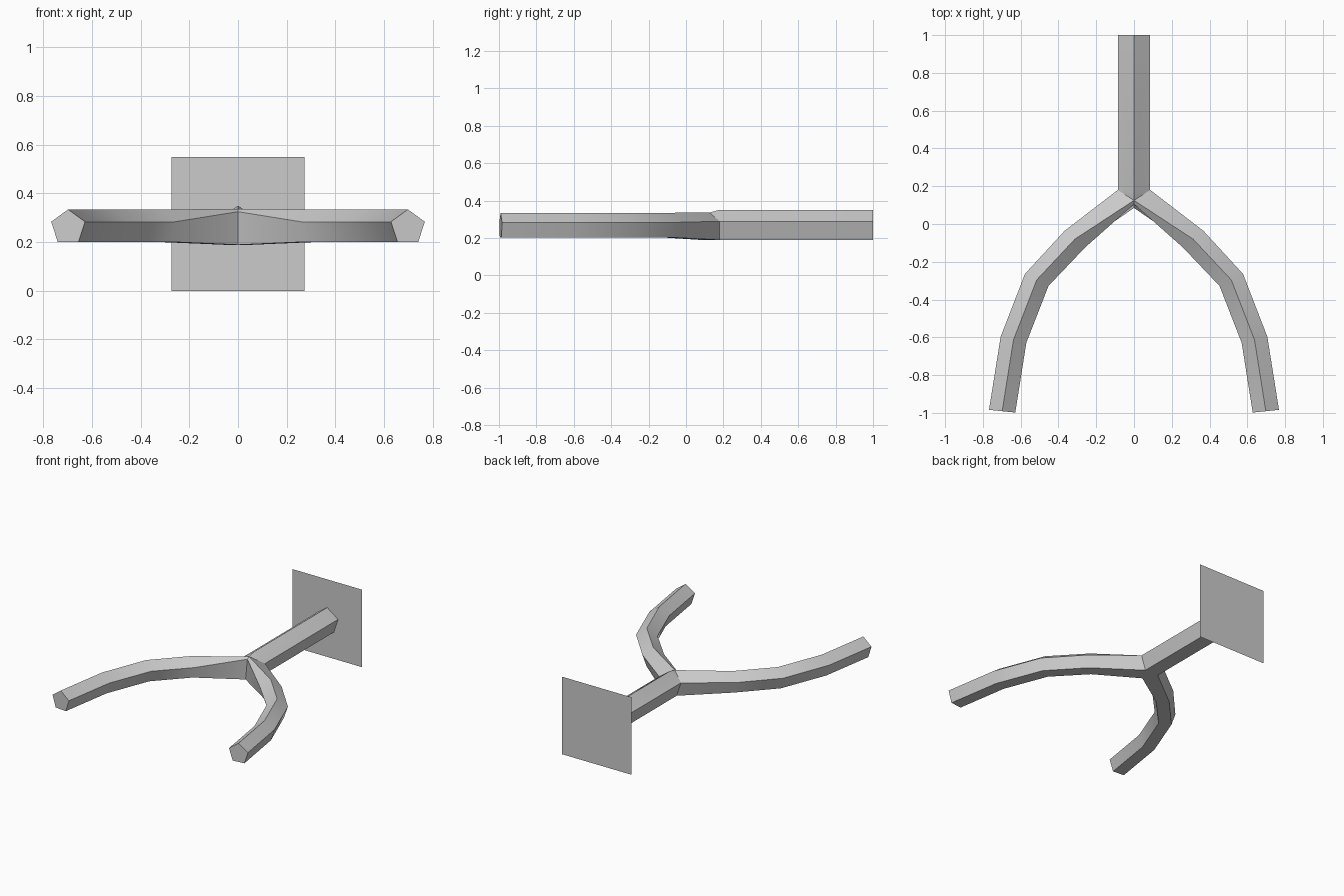
import bpy, bmesh
from math import sin, cos, radians
from mathutils import Vector

if "Cube" in bpy.data.objects:
    bpy.data.objects.remove(bpy.data.objects["Cube"])


def make_object(name, bm):
    bmesh.ops.recalc_face_normals(bm, faces=bm.faces[:])
    me = bpy.data.meshes.new(name)
    bm.to_mesh(me)
    bm.free()
    ob = bpy.data.objects.new(name, me)
    bpy.context.collection.objects.link(ob)
    return ob


def pentagon(bm, center, turn, r):
    # order: top, inner side, inner bottom, outer bottom, outer side
    u = Vector((cos(radians(turn)), sin(radians(turn)), 0))
    ring = []
    for k in range(5):
        a = radians(90 + 72 * k)
        ring.append(bm.verts.new(Vector(center) + u * (r * cos(a)) + Vector((0, 0, r * sin(a)))))
    return ring


def bridge(bm, a, b, closed=True):
    n = len(a)
    for i in range(n if closed else n - 1):
        j = (i + 1) % n
        bm.faces.new((a[i], a[j], b[j], b[i]))


# Forked pole: right half, then mirrored
bm = bmesh.new()
R = 0.089
ZC = 0.261


def stem_half(y):
    pts = [(0, 0.35), (0.086, 0.289), (0.053, 0.189), (0, 0.189)]
    return [bm.verts.new((x, y, z)) for x, z in pts]


front, back = stem_half(0.18), stem_half(1.0)
bridge(bm, front, back, closed=False)

# crotch where the arm leaves the stem
top = bm.verts.new((0, 0.125, 0.336))
inner = bm.verts.new((0, 0.105, 0.325))
low = bm.verts.new((0, 0.085, 0.189))
bm.faces.new((front[0], front[1], top))
bm.faces.new((front[2], front[3], low))
prev = [top, inner, low, front[2], front[1]]

# curved arm
stations = [(0.313, -0.08, 39), (0.515, -0.296, 27), (0.638, -0.613, 13), (0.698, -0.991, 6)]
for x, y, turn in stations:
    ring = pentagon(bm, (x, y, ZC), turn, 0.0735)
    bridge(bm, prev, ring)
    prev = ring
bm.faces.new(prev)

bmesh.ops.mirror(bm, geom=bm.verts[:] + bm.edges[:] + bm.faces[:], axis='X', merge_dist=0.0005)
bmesh.ops.remove_doubles(bm, verts=bm.verts[:], dist=0.0005)
pole = make_object("forked_pole", bm)
bpy.ops.object.select_all(action='DESELECT')
pole.select_set(True)
bpy.context.view_layer.objects.active = pole
bpy.ops.object.shade_smooth_by_angle(angle=radians(30))

# Flat square plate at the back end of the stem
bm = bmesh.new()
w = 0.273
bm.faces.new([bm.verts.new((x, 1.0, z)) for x, z in ((-w, 0), (w, 0), (w, 0.55), (-w, 0.55))])
make_object("back_plate", bm)
